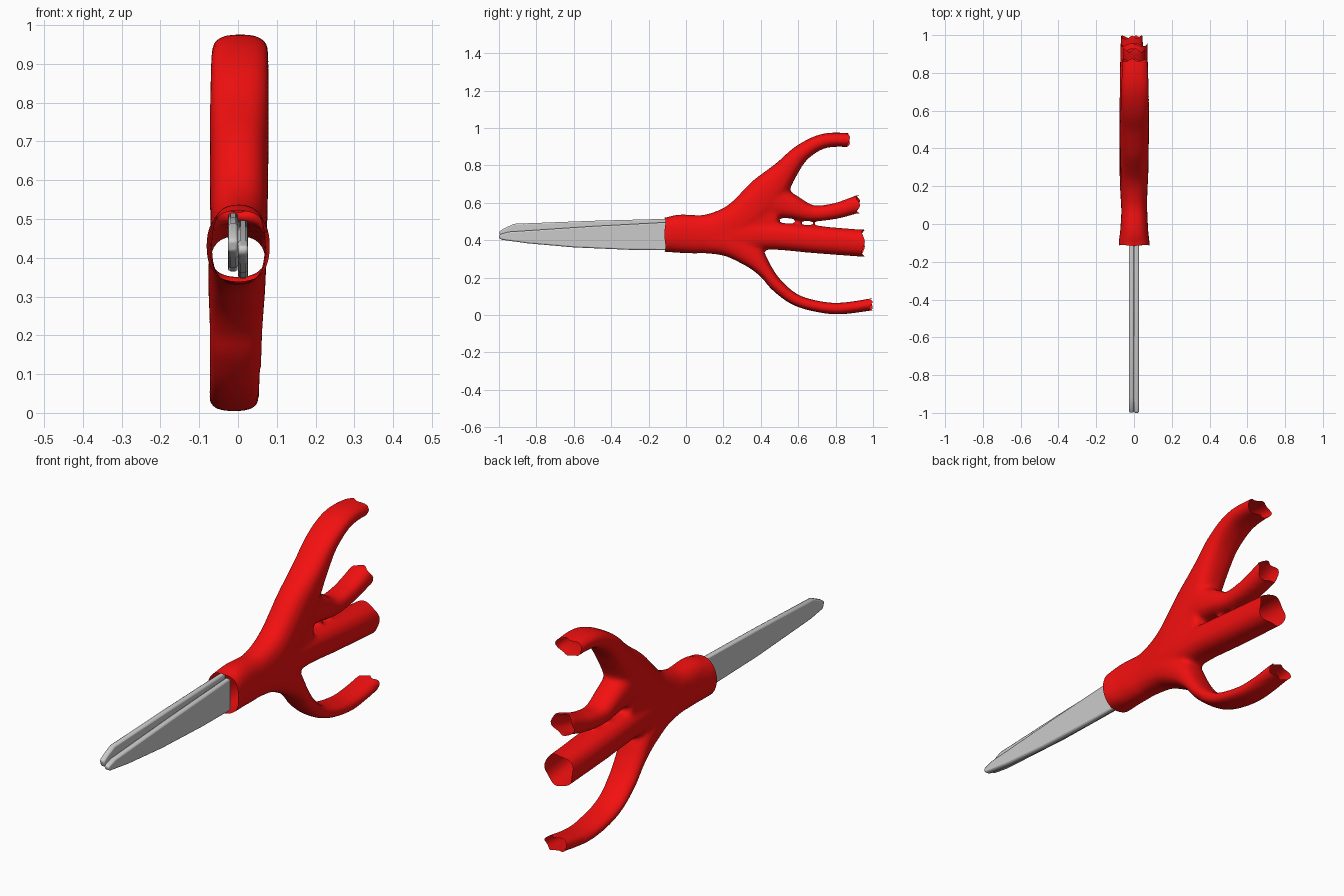
import bpy, bmesh, math, random
from mathutils import Vector

if "Cube" in bpy.data.objects:
    bpy.data.objects.remove(bpy.data.objects["Cube"])

random.seed(4)
red = bpy.data.materials.new("red_plastic")
red.diffuse_color = (0.9, 0.005, 0.005, 1)
red.use_nodes = True
red.node_tree.nodes["Principled BSDF"].inputs["Base Color"].default_value = red.diffuse_color


def finish(obj, angle):
    bpy.ops.object.select_all(action='DESELECT')
    obj.select_set(True)
    bpy.context.view_layer.objects.active = obj
    bpy.ops.object.shade_smooth_by_angle(angle=math.radians(angle))


def add_object(name, bm):
    me = bpy.data.meshes.new(name)
    bm.to_mesh(me)
    bm.free()
    obj = bpy.data.objects.new(name, me)
    bpy.context.collection.objects.link(obj)
    return obj


# Blades: two thin plates side by side, overlapping in profile
def blade(name, x0, x1, outline):
    bm = bmesh.new()
    face = bm.faces.new([bm.verts.new((x0, y, z)) for y, z in outline])
    ext = bmesh.ops.extrude_face_region(bm, geom=[face])
    for v in ext['geom']:
        if isinstance(v, bmesh.types.BMVert):
            v.co.x = x1
    bmesh.ops.recalc_face_normals(bm, faces=bm.faces)
    obj = add_object(name, bm)
    mod = obj.modifiers.new("rounded_edges", 'BEVEL')
    mod.width, mod.segments = 0.007, 2
    finish(obj, 35)


blade("upper_blade", -0.026, 0.0, [
    (-1.0, 0.445), (-0.98, 0.46), (-0.92, 0.488), (-0.5, 0.504), (-0.09, 0.515),
    (-0.09, 0.365), (-0.5, 0.375), (-0.9, 0.4), (-0.99, 0.415)])
blade("lower_blade", 0.0, 0.026, [
    (-1.0, 0.43), (-0.95, 0.445), (-0.5, 0.475), (-0.09, 0.497),
    (-0.09, 0.347), (-0.3, 0.349), (-0.6, 0.362), (-0.85, 0.384), (-0.985, 0.403), (-1.0, 0.412)])


# Handle limbs: tubes along smooth paths; stations are (y, z, half depth, half width)
def catmull(pts, steps=6):
    pts = [Vector(p) for p in pts]
    ext = [2 * pts[0] - pts[1]] + pts + [2 * pts[-1] - pts[-2]]
    out = []
    for i in range(1, len(ext) - 2):
        a, b, c, d = ext[i - 1:i + 3]
        for k in range(steps):
            t = k / steps
            out.append(0.5 * (2 * b + (c - a) * t + (2 * a - 5 * b + 4 * c - d) * t * t
                              + (3 * b - a - 3 * c + d) * t ** 3))
    return out + [pts[-1]]


def tube(bm, x_end, pts, sides=24):
    path = catmull(pts)
    rings = []
    for i, p in enumerate(path):
        t = path[min(i + 1, len(path) - 1)] - path[max(i - 1, 0)]
        n = Vector((0, -t[1], t[0])).normalized()
        xc = x_end * i / (len(path) - 1)
        ring = []
        for k in range(sides):
            a = 2 * math.pi * k / sides
            c, s = [math.copysign(abs(f) ** 0.8, f) for f in (math.cos(a), math.sin(a))]
            ring.append(bm.verts.new(Vector((xc + p[3] * c, p[0], p[1])) + n * p[2] * s))
        rings.append(ring)
    for r0, r1 in zip(rings, rings[1:]):
        for k in range(sides):
            j = (k + 1) % sides
            bm.faces.new((r0[k], r0[j], r1[j], r1[k]))
    bm.faces.new(rings[0])
    bm.faces.new(rings[-1])


bm = bmesh.new()
# sleeve and upper limb
tube(bm, 0.006, [(-0.2, .43, .085, .08), (-0.1, .43, .093, .082), (-0.03, .435, .103, .074),
                 (0.12, .437, .102, .068), (0.28, .505, .1, .074), (0.43, .65, .1, .076),
                 (0.53, .768, .066, .076), (0.61, .86, .048, .076), (0.71, .922, .04, .075),
                 (0.81, .938, .038, .07), (0.95, .925, .036, .062)])
# inner finger limb
tube(bm, 0.0, [(0.3, .52, .09, .07), (0.44, .61, .1, .072), (0.55, .585, .07, .068),
               (0.67, .545, .044, .06), (0.78, .553, .042, .058), (0.87, .577, .045, .058),
               (1.02, .63, .05, .058)])
# thick straight limb
tube(bm, 0.0, [(0.05, .435, .098, .066), (0.25, .43, .1, .074), (0.45, .425, .075, .077),
               (0.7, .403, .073, .076), (1.06, .375, .072, .07)])
# lower limb
tube(bm, -0.012, [(0.05, .43, .096, .066), (0.22, .4, .085, .074), (0.345, .325, .068, .074),
                  (0.425, .235, .04, .07), (0.485, .16, .035, .068), (0.58, .085, .031, .066),
                  (0.7, .047, .03, .066), (0.84, .036, .031, .062), (1.08, .072, .033, .058)])
# webs filling the fork between the limbs
tube(bm, 0.0, [(0.2, .46, .09, .066), (0.35, .5, .1, .07), (0.49, .52, .07, .06)])
bmesh.ops.recalc_face_normals(bm, faces=bm.faces)
handle = add_object("handle", bm)

# Fuse the limbs into one soft skin
rm = handle.modifiers.new("fuse", 'REMESH')
rm.mode, rm.voxel_size = 'VOXEL', 0.012
sm = handle.modifiers.new("soften", 'SMOOTH')
sm.factor, sm.iterations = 0.5, 6
deps = bpy.context.evaluated_depsgraph_get()
bm = bmesh.new()
bm.from_object(handle, deps)
handle.modifiers.clear()

# Cut the sleeve mouth and the limb ends open, with ragged rims
ends = [(-0.11, .43, -1, .16, .006), (0.86, .933, 1, .13, .016), (0.91, .6, 1, .1, .02),
        (0.94, .38, 1, .12, .016), (0.98, .06, 1, .13, .018)]
for y, z, side, radius, rag in ends:
    faces = [f for f in bm.faces if abs(f.calc_center_median().z - z) < radius
             and (f.calc_center_median().y - y) * side > -0.06]
    geom = list({e for f in faces for e in f.edges} | {v for f in faces for v in f.verts}) + faces
    cut = bmesh.ops.bisect_plane(bm, geom=geom, dist=1e-5, plane_co=(0, y, 0),
                                 plane_no=(0, side, 0), clear_outer=True)
    phase = random.uniform(0, 6)
    for v in cut['geom_cut']:
        if isinstance(v, bmesh.types.BMVert):
            a = math.atan2(v.co.z - z, v.co.x)
            v.co.y += side * rag * (0.5 + 0.5 * math.sin(4 * a + phase))
bm.to_mesh(handle.data)
bm.free()
handle.data.materials.clear()
handle.data.materials.append(red)
finish(handle, 50)
